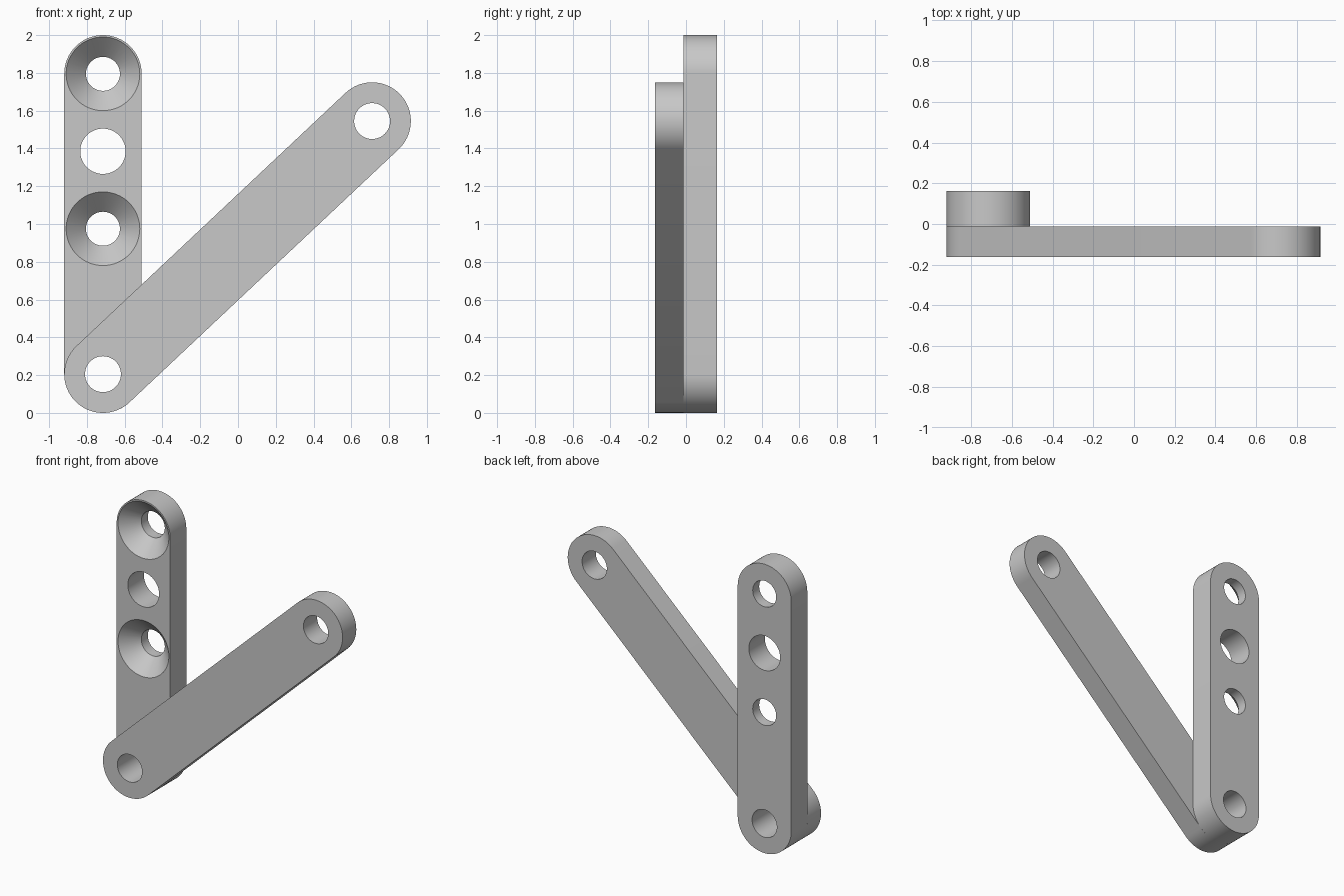
import bpy
import bmesh
import math
from mathutils import Vector

cube = bpy.data.objects.get("Cube")
if cube:
    bpy.data.objects.remove(cube, do_unlink=True)

SEGMENTS = 64
FRONT, JOINT, BACK = -0.163, -0.013, 0.163
RADIUS = 0.205
PIVOT = Vector((-0.715, RADIUS))
UPPER_END = Vector((-0.715, 2 - RADIUS))
ARM_END = Vector((0.71, 1.545))

grey = bpy.data.materials.new("plain_grey")
grey.use_nodes = True
colour = (0.58, 0.58, 0.58, 1)
grey.diffuse_color = colour
grey.node_tree.nodes["Principled BSDF"].inputs["Base Color"].default_value = colour


def add_object(name, bm):
    bmesh.ops.recalc_face_normals(bm, faces=bm.faces[:])
    mesh = bpy.data.meshes.new(name)
    bm.to_mesh(mesh)
    bm.free()
    mesh.materials.append(grey)
    obj = bpy.data.objects.new(name, mesh)
    bpy.context.collection.objects.link(obj)
    return obj


def rounded_bar(name, start, end, y0, y1):
    """Straight bar with semicircular ends, extruded along y."""
    bm = bmesh.new()
    direction = end - start
    heading = math.atan2(direction.y, direction.x)
    verts = []
    for centre, first in ((end, heading - math.pi / 2), (start, heading + math.pi / 2)):
        for i in range(SEGMENTS // 2 + 1):
            a = first + math.tau * i / SEGMENTS
            verts.append(bm.verts.new((centre.x + RADIUS * math.cos(a), y0,
                                       centre.y + RADIUS * math.sin(a))))
    face = bm.faces.new(verts)
    result = bmesh.ops.extrude_face_region(bm, geom=[face])
    moved = [g for g in result["geom"] if isinstance(g, bmesh.types.BMVert)]
    bmesh.ops.translate(bm, verts=moved, vec=(0, y1 - y0, 0))
    return add_object(name, bm)


def turned_plug(bm, centre, profile):
    """Closed solid of revolution along y, from (radius, y) pairs."""
    rings = []
    for r, y in profile:
        rings.append([bm.verts.new((centre.x + r * math.cos(math.tau * i / SEGMENTS), y,
                                    centre.y + r * math.sin(math.tau * i / SEGMENTS)))
                      for i in range(SEGMENTS)])
    for a, b in zip(rings, rings[1:]):
        for i in range(SEGMENTS):
            j = (i + 1) % SEGMENTS
            bm.faces.new((a[i], a[j], b[j], b[i]))
    bm.faces.new(rings[0])
    bm.faces.new(rings[-1])


def drill(obj, holes):
    """Cut all holes, then smooth only the round walls."""
    bm = bmesh.new()
    for centre, profile in holes:
        turned_plug(bm, centre, profile)
    cutter = add_object(obj.name + "_cutter", bm)
    cutter.hide_render = True
    bpy.ops.object.select_all(action="DESELECT")
    bpy.context.view_layer.objects.active = obj
    obj.select_set(True)
    mod = obj.modifiers.new("holes", "BOOLEAN")
    mod.operation = "DIFFERENCE"
    mod.solver = "EXACT"
    mod.object = cutter
    bpy.ops.object.modifier_apply(modifier=mod.name)
    bpy.data.objects.remove(cutter, do_unlink=True)
    bpy.ops.object.shade_smooth_by_angle(angle=math.radians(30))


def plain(radius):
    return [(radius, FRONT - 0.1), (radius, BACK + 0.1)]


# Countersunk screw hole, wide at the front of the upright
sink, bore = 0.195, 0.09
countersunk = [(sink, JOINT - 0.05), (sink, JOINT),
               (bore, JOINT + sink - bore), (bore, BACK + 0.1)]

# Upright bar behind
upright = rounded_bar("upright_bar", PIVOT, UPPER_END, JOINT, BACK)
drill(upright, [
    (PIVOT, plain(0.095)),
    (Vector((PIVOT.x, 0.975)), countersunk),
    (Vector((PIVOT.x, 1.385)), plain(0.12)),
    (UPPER_END, countersunk),
])

# Slanted arm in front
arm = rounded_bar("slanted_arm", PIVOT, ARM_END, FRONT, JOINT)
drill(arm, [(PIVOT, plain(0.095)), (ARM_END, plain(0.095))])
